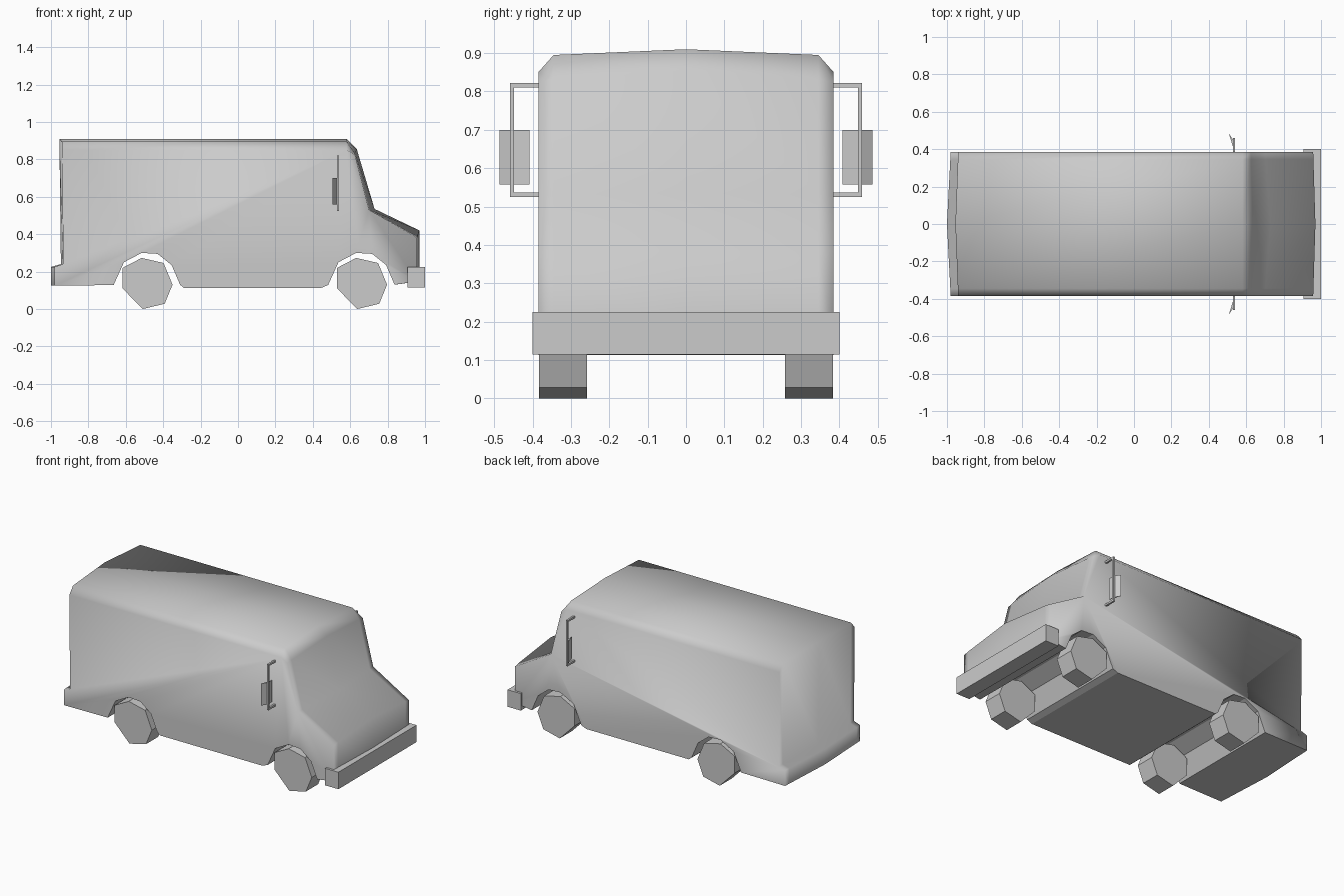
import bpy
import bmesh

default = bpy.data.objects.get("Cube")
if default:
    bpy.data.objects.remove(default, do_unlink=True)

# single flat colour
grey = bpy.data.materials.new("plain_grey")
grey.use_nodes = True
COLOUR = (0.6, 0.6, 0.6, 1)
grey.diffuse_color = COLOUR
grey.node_tree.nodes["Principled BSDF"].inputs["Base Color"].default_value = COLOUR


def finish(name, bm):
    bmesh.ops.recalc_face_normals(bm, faces=bm.faces)
    mesh = bpy.data.meshes.new(name)
    bm.to_mesh(mesh)
    bm.free()
    mesh.materials.append(grey)
    obj = bpy.data.objects.new(name, mesh)
    bpy.context.collection.objects.link(obj)
    return obj


def loft(name, rings, flat_segments=None):
    """Skin closed rings of points; segments listed as flat stay unsmoothed."""
    bm = bmesh.new()
    loops = [[bm.verts.new(p) for p in ring] for ring in rings]
    n = len(loops[0])
    for a, b in zip(loops, loops[1:]):
        for i in range(n):
            j = (i + 1) % n
            face = bm.faces.new((a[i], a[j], b[j], b[i]))
            face.smooth = flat_segments is not None and i not in flat_segments
    for cap in (loops[0], loops[-1]):
        bm.faces.new(cap).smooth = flat_segments is not None
    return finish(name, bm)


def box(name, low, high):
    (x0, y0, z0), (x1, y1, z1) = low, high
    outline = [(x0, z0), (x1, z0), (x1, z1), (x0, z1)]
    return loft(name, [[(x, y, z) for x, z in outline] for y in (y0, y1)])


WHEELBASE = 1.147
HALF = 0.385

# van shell: side profile as x, z, then the shift of x and z at the flanks
arch = [(-0.31, 0.13), (-0.355, 0.235), (-0.43, 0.295),
        (-0.515, 0.30), (-0.61, 0.25), (-0.665, 0.128)]
upper = [(-0.955, 0.91, 0.015, 0), (0.58, 0.91, 0, 0), (0.635, 0.855, -0.01, -0.03),
         (0.73, 0.535, -0.03, -0.005), (0.97, 0.42, -0.012, -0.04), (0.97, 0.148, -0.012, 0)]
under = [(x + WHEELBASE, z, 0, 0) for x, z in arch]
under += [(0.445, 0.113, 0, 0), (-0.29, 0.113, 0, 0)]
under += [(x, z, 0, 0) for x, z in arch]
tail = [(-1, 0.125, 0.02, 0), (-1, 0.225, 0.02, 0), (-0.947, 0.24, 0.012, 0)]
profile = upper + under + tail

# stations across the width with the roof height at each
stations = [(-HALF, 0.85), (-0.345, 0.895), (0, 0.91), (0.345, 0.895), (HALF, 0.85)]
rings = []
for y, roof in stations:
    w = abs(y) / HALF
    rings.append([(x + dx * w, y, min(z + dz * w * w, roof)) for x, z, dx, dz in profile])
first = len(upper) - 1
loft("van_body", rings, set(range(first, first + len(under) + 1)))

# front bumper
box("front_bumper", (0.905, -0.4, 0.115), (1, 0.4, 0.225))

# seven-sided wheels
rim = [(-0.617, 0.11), (-0.51, 0), (-0.392, 0.028), (-0.35, 0.13),
       (-0.398, 0.246), (-0.515, 0.273), (-0.617, 0.22)]
for end, shift in (("rear", 0), ("front", WHEELBASE)):
    for side, s in (("left", 1), ("right", -1)):
        loft(f"{end}_{side}_wheel",
             [[(x + shift, s * y, z) for x, z in rim] for y in (0.258, 0.383)])

# door mirrors on tubular brackets
for side, s in (("left", 1), ("right", -1)):
    for part, z in (("lower", 0.525), ("upper", 0.81)):
        box(f"{side}_{part}_mirror_arm", (0.528, s * 0.375, z), (0.54, s * 0.459, z + 0.012))
    box(f"{side}_mirror_post", (0.528, s * 0.448, 0.525), (0.54, s * 0.459, 0.822))
    wedge = [(0.506, 0.486), (0.531, 0.408), (0.528, 0.452)]
    loft(f"{side}_mirror", [[(x, s * y, z) for x, y in wedge] for z in (0.558, 0.7)])
